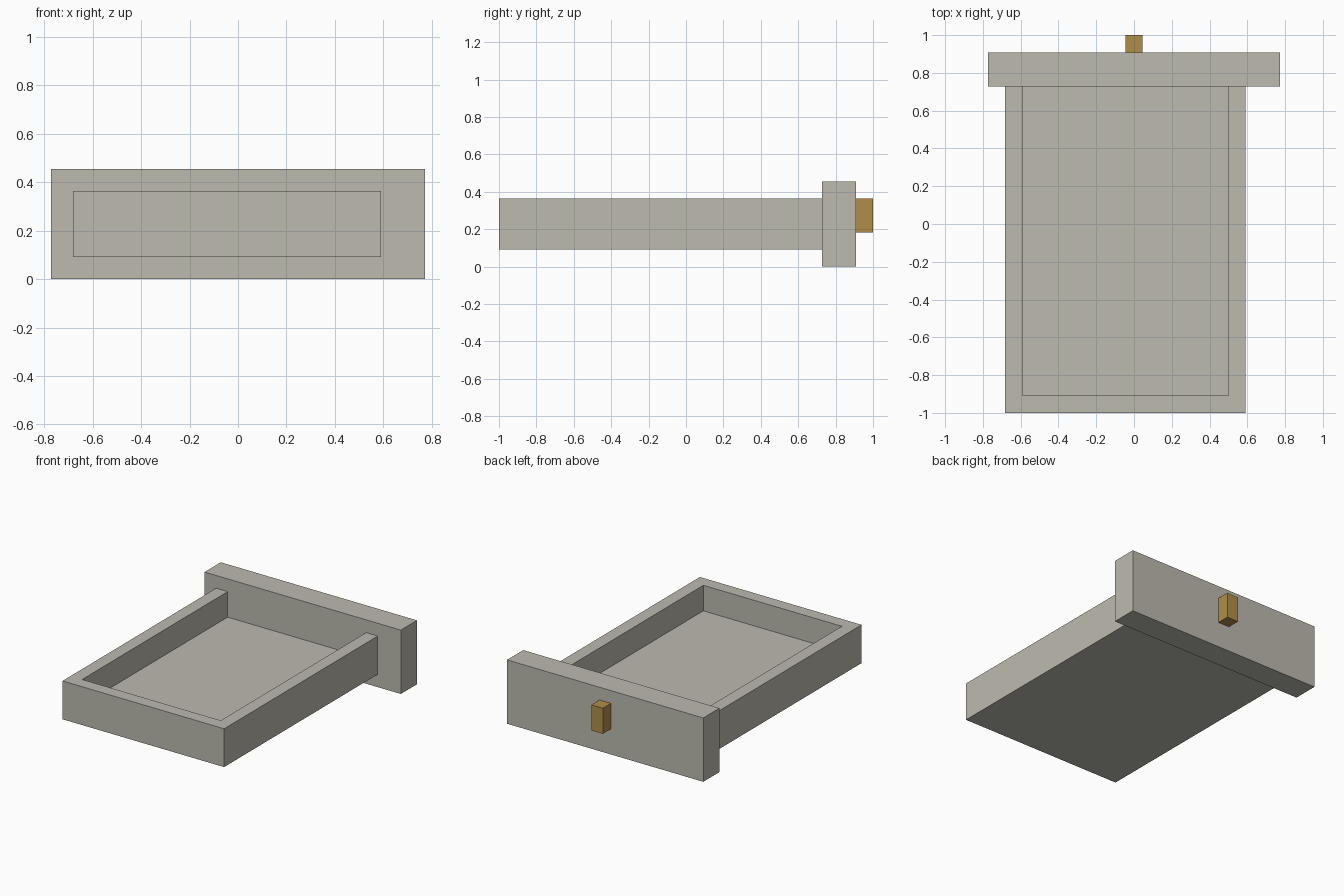
import bpy
import bmesh
from mathutils import Vector

cube = bpy.data.objects.get("Cube")
if cube:
    bpy.data.objects.remove(cube, do_unlink=True)

U = 1 / 11  # board thickness, the module of the whole drawer


def material(name, color):
    mat = bpy.data.materials.new(name)
    mat.use_nodes = True
    mat.diffuse_color = color
    mat.node_tree.nodes["Principled BSDF"].inputs["Base Color"].default_value = color
    return mat


def box(name, low, high, mat, hollow=False):
    """Box between two corners in board units; hollow sinks a cavity into the top."""
    low, high = Vector(low) * U, Vector(high) * U
    bm = bmesh.new()
    bmesh.ops.create_cube(bm, size=1)
    bmesh.ops.scale(bm, vec=high - low, verts=bm.verts)
    bmesh.ops.translate(bm, vec=(low + high) / 2, verts=bm.verts)
    if hollow:
        bm.normal_update()
        top = max(bm.faces, key=lambda f: f.calc_center_median().z)
        bmesh.ops.inset_region(bm, faces=[top], thickness=U, use_even_offset=True)
        floor = bmesh.ops.extrude_discrete_faces(bm, faces=[top])["faces"][0]
        bmesh.ops.translate(bm, vec=(0, 0, -2 * U), verts=floor.verts)
    mesh = bpy.data.meshes.new(name)
    bm.to_mesh(mesh)
    bm.free()
    mesh.materials.append(mat)
    obj = bpy.data.objects.new(name, mesh)
    bpy.context.collection.objects.link(obj)
    return obj


grey = material("warm grey", (0.503, 0.491, 0.429, 1))
brass = material("brass", (0.434, 0.27, 0.07, 1))

# Open tray, its far end let into the face panel
box("drawer_tray", (-7.5, -11, 1), (6.5, 9.3, 4), grey, hollow=True)

# Face panel and its handle
box("face_panel", (-8.5, 8, 0), (8.5, 10, 5), grey)
box("handle", (-0.5, 10, 2), (0.5, 11, 4), brass)
